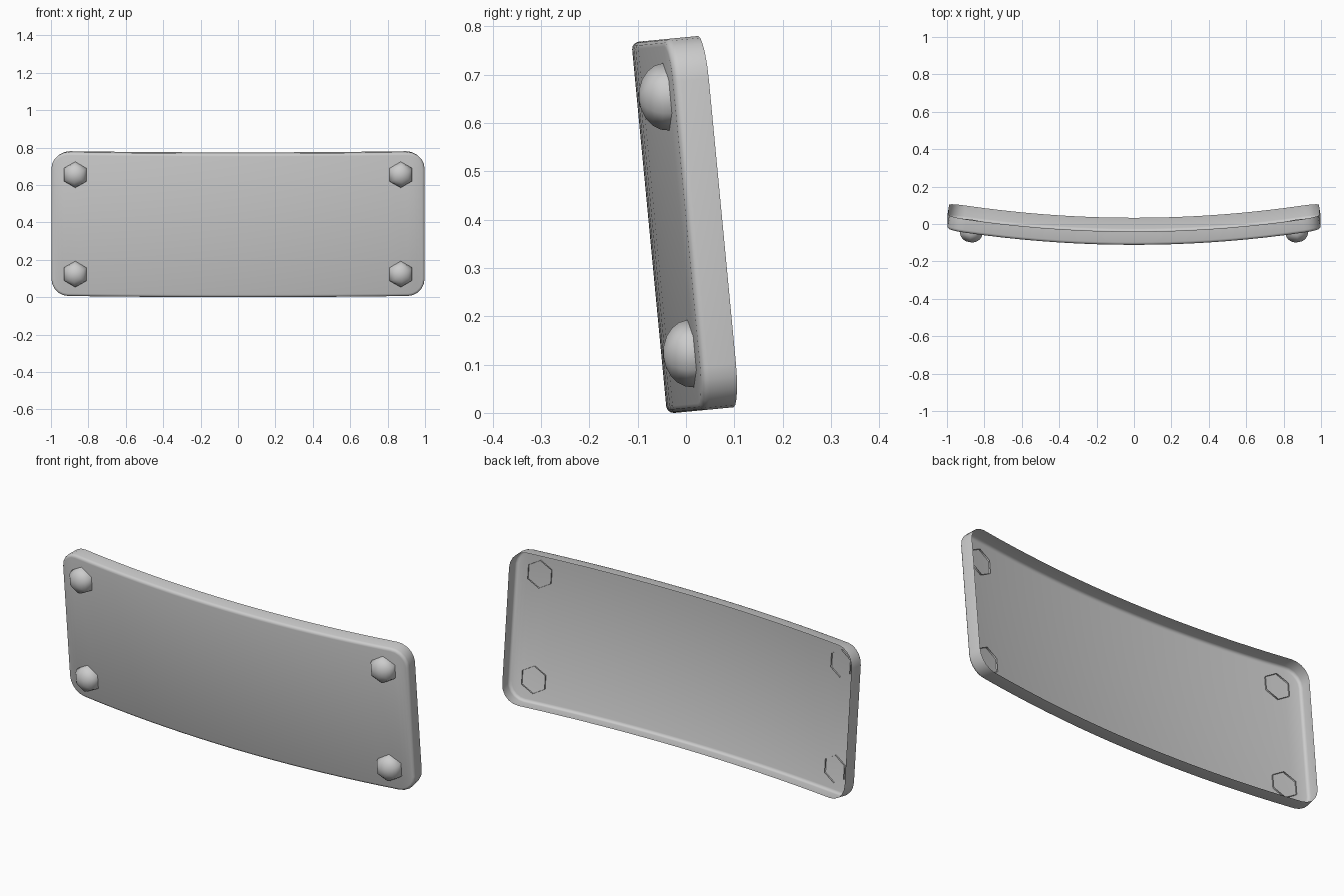
import bpy, bmesh, math
from mathutils import Vector

if "Cube" in bpy.data.objects:
    bpy.data.objects.remove(bpy.data.objects["Cube"])

BEND, TILT = 0.08, math.radians(5.45)
HALF_W, HALF_H, RADIUS = 1.0, 0.386, 0.09
DEPTH, EDGE = 0.073, 0.015


def place(u, v, w):
    """Map flat plate coordinates (across, up, back) to the bent, tilted plate."""
    slope = 2 * BEND * u
    n = math.hypot(1, slope)
    x = u - slope * w / n
    y = BEND * u * u + w / n - 0.0765
    c, s = math.cos(TILT), math.sin(TILT)
    return Vector((x, y * c - v * s, v * c + y * s + 0.39))


def half_outline(inset):
    """Upper half of the rounded rectangle, from left to right."""
    hw, hh, r = HALF_W - inset, HALF_H - inset, RADIUS - inset
    cx, cy = hw - r, hh - r
    arc = [(cx + r * math.cos(a), cy + r * math.sin(a))
           for a in (math.radians(90 * i / 5) for i in range(6))]
    left = [(-x, y) for x, y in arc]
    mid = [(-cx + 2 * cx * i / 18, hh) for i in range(1, 18)]
    return left + mid + arc[::-1]


def finish(bm, name, angle):
    bmesh.ops.recalc_face_normals(bm, faces=bm.faces)
    front = min(bm.faces, key=lambda f: -abs(f.normal.y))
    if front.normal.y > 0:
        bmesh.ops.reverse_faces(bm, faces=bm.faces)
    me = bpy.data.meshes.new(name)
    bm.to_mesh(me)
    bm.free()
    ob = bpy.data.objects.new(name, me)
    bpy.context.collection.objects.link(ob)
    bpy.ops.object.select_all(action='DESELECT')
    ob.select_set(True)
    bpy.context.view_layer.objects.active = ob
    bpy.ops.object.shade_smooth_by_angle(angle=math.radians(angle))


def bridge(bm, a, b):
    for i in range(len(a)):
        j = (i + 1) % len(a)
        bm.faces.new((a[i], a[j], b[j], b[i]))


# Curved tray: front skin, rounded front edge, side walls, open back
bm = bmesh.new()
levels = [(EDGE * (1 - math.sin(t)), EDGE * (1 - math.cos(t)))
          for t in (math.radians(30 * i) for i in range(4))]
levels.append((0.0, DEPTH))
loops = []
for inset, w in levels:
    top = half_outline(inset)
    pts = top + [(x, -y) for x, y in reversed(top)]
    loops.append([bm.verts.new(place(x, y, w)) for x, y in pts])
for a, b in zip(loops, loops[1:]):
    bridge(bm, a, b)
first = loops[0]
n = len(first)
for i in range(n // 2 - 1):
    bm.faces.new((first[i], first[i + 1], first[n - 2 - i], first[n - 1 - i]))
finish(bm, "curved_plate", 40)


# Six-sided domed bolts whose open bases pass just through the skin
def bolt(name, u, v, r=0.07, height=0.057):
    bm = bmesh.new()
    rings = [(r, 0.008)] + [(r * math.cos(t), -height * math.sin(t))
                            for t in (math.radians(18 * i) for i in range(5))]
    loops = []
    for rad, w in rings:
        angles = [math.radians(90 + 60 * i) for i in range(6)]
        loops.append([bm.verts.new(place(u + rad * math.cos(a), v + rad * math.sin(a), w))
                      for a in angles])
    for a, b in zip(loops, loops[1:]):
        bridge(bm, a, b)
    tip = bm.verts.new(place(u, v, -height))
    last = loops[-1]
    for i in range(6):
        bm.faces.new((last[i], last[(i + 1) % 6], tip))
    finish(bm, name, 65)


for side, sx in (("left", -1), ("right", 1)):
    for level, sv in (("lower", -1), ("upper", 1)):
        bolt(f"{level}_{side}_bolt", sx * 0.87, sv * 0.267)
